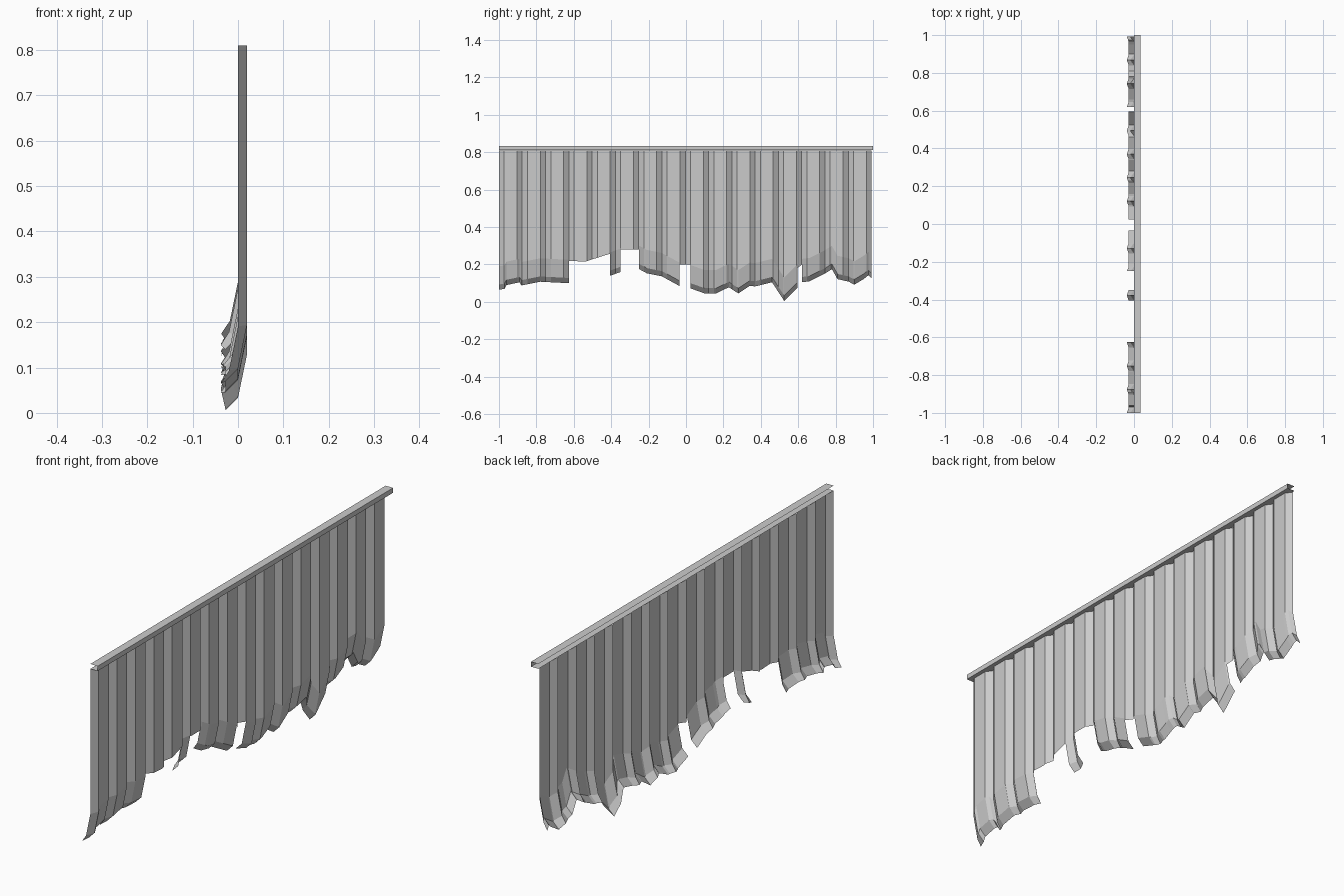
import bpy

if "Cube" in bpy.data.objects:
    bpy.data.objects.remove(bpy.data.objects["Cube"])

PERIOD, RIB, SLOPE = 0.1245, 0.02, 0.028
TOP, SLIT = 0.81, 0.41


def make(name, verts, faces):
    me = bpy.data.meshes.new(name)
    me.from_pydata(verts, [], faces)
    ob = bpy.data.objects.new(name, me)
    bpy.context.collection.objects.link(ob)
    return ob


def lerp_table(table, y):
    for (a, za), (b, zb) in zip(table, table[1:]):
        if a <= y <= b:
            return za + (zb - za) * (y - a) / (b - a)
    return table[-1][1]


def rib_depth(y):
    d = (y + 1) % PERIOD
    d = min(d, PERIOD - d)
    return RIB * min(1, d / SLOPE)


# Torn lower edge: (bent lip?, outline of y, z) for each strip between tears
strips = [
    (1, [(-1, .065), (-.97, .07), (-.96, .09), (-.89, .105), (-.88, .088),
         (-.78, .108), (-.625, .10)]),
    (0, [(-.625, .22), (-.54, .215), (-.405, .258)]),
    (1, [(-.405, .14), (-.35, .16)]),
    (0, [(-.35, .28), (-.25, .28)]),
    (1, [(-.25, .175), (-.21, .153), (-.13, .137), (-.035, .085)]),
    (0, [(-.035, .2), (.025, .2)]),
    (1, [(.025, .072), (.1, .045), (.16, .045), (.2, .065), (.23, .078),
         (.28, .045), (.34, .085), (.37, .083), (.46, .105), (.525, .005)]),
    (1, [(.525, .005), (.595, .075)]),
    (0, [(.595, .18), (.62, .2)]),
    (1, [(.62, .105), (.66, .11), (.74, .15), (.78, .175), (.81, .122),
         (.87, .108), (.9, .092)]),
    (1, [(.9, .092), (.95, .122), (.975, .142), (.992, .125)]),
]

# Crease positions of the corrugation
creases = []
for k in range(17):
    v = -1 + k * PERIOD
    creases += [v - SLOPE, v, v + SLOPE]

# Corrugated sheet with its bottom lip bent backwards
verts, faces = [], []
for bent, outline in strips:
    lo, hi = outline[0][0], outline[-1][0]
    ys = {round(y, 4) for y in creases if lo < y < hi}
    ys |= {round(y, 4) for y, z in outline}
    ys |= {round(y, 4) for _, o in strips for y, z in o[:1] if lo < y < hi}
    ys = sorted(ys)
    rows = 5 if bent else 3
    base = len(verts)
    for y in ys:
        z, x = lerp_table(outline, y), rib_depth(y)
        verts += [(x, y, TOP), (x, y, SLIT)]
        if bent:
            verts += [(x, y, z + .125), (x - .02, y, z + .028),
                      (-.038 + x * .5, y, z)]
        else:
            verts.append((x, y, z))
    for i in range(len(ys) - 1):
        for r in range(rows - 1):
            a = base + i * rows + r
            faces.append((a, a + 1, a + rows + 1, a + rows))
sheet = make("corrugated_sheet", verts, faces)

# Join the strips above the tears
import bmesh
bm = bmesh.new()
bm.from_mesh(sheet.data)
upper = [v for v in bm.verts if v.co.z > SLIT - .001]
bmesh.ops.remove_doubles(bm, verts=upper, dist=.0005)
bm.to_mesh(sheet.data)
bm.free()

# Top rail: thin channel open at the back
profile = [(0, .833), (.035, .833), (.035, .812), (0, .812)]
rail = [(x, y, z) for y in (-1, 1) for x, z in profile]
make("top_rail", rail, [(i, i + 1, i + 5, i + 4) for i in range(3)])
